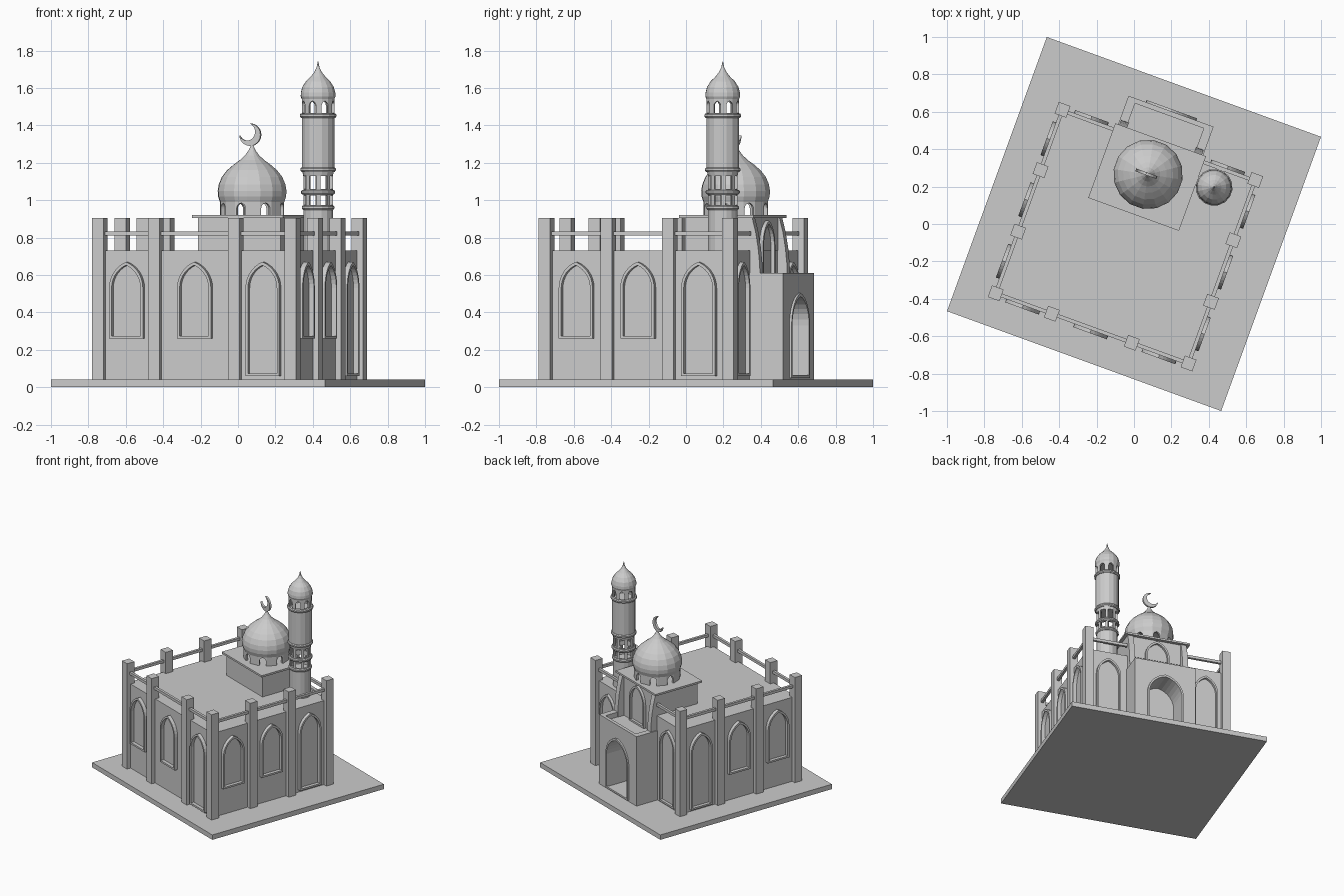
import bpy, bmesh, math
from mathutils import Matrix

if "Cube" in bpy.data.objects:
    bpy.data.objects.remove(bpy.data.objects["Cube"])

TURN = Matrix.Rotation(math.radians(-20), 4, 'Z')   # whole model is turned on the grid
CX = -0.02                                          # building axis (local x)


def finish(name, bm, mat=None):
    bmesh.ops.recalc_face_normals(bm, faces=bm.faces)
    me = bpy.data.meshes.new(name)
    bm.to_mesh(me)
    bm.free()
    ob = bpy.data.objects.new(name, me)
    bpy.context.collection.objects.link(ob)
    ob.matrix_world = TURN @ (mat or Matrix())
    return ob


def box(name, x0, x1, y0, y1, z0, z1):
    bm = bmesh.new()
    bmesh.ops.create_cube(bm, size=1)
    for v in bm.verts:
        v.co = ((x0 + x1) / 2 + v.co.x * (x1 - x0), (y0 + y1) / 2 + v.co.y * (y1 - y0),
                (z0 + z1) / 2 + v.co.z * (z1 - z0))
    return finish(name, bm)


def add_prism(bm, pts, y0, y1, mat=None):
    # extrude an xz outline along y
    a = [bm.verts.new((x, y0, z)) for x, z in pts]
    b = [bm.verts.new((x, y1, z)) for x, z in pts]
    n = len(pts)
    bm.faces.new(a)
    bm.faces.new(b[::-1])
    for i in range(n):
        bm.faces.new((a[i], b[i], b[(i + 1) % n], a[(i + 1) % n]))
    if mat:
        bmesh.ops.transform(bm, matrix=mat, verts=a + b)


def arch(h, z0, zs, zt, n=7):
    # pointed arch outline: half width, sill, spring, apex
    c = ((zt - zs) ** 2 - h * h) / (2 * h)
    r = h + c
    end = math.atan2(zt - zs, c)
    right = [(r * math.cos(end * i / n) - c, zs + r * math.sin(end * i / n)) for i in range(n)]
    return [(-h, z0), (h, z0)] + right + [(0, zt)] + [(-x, z) for x, z in right[::-1]]


def frame(name, mat, h, z0, zs, zt, depth, t=0.014):
    # raised ring around a pointed arch, facing local -y
    bm = bmesh.new()
    outer, inner = arch(h, z0, zs, zt), arch(h - t, z0 + t, zs, zt - 1.3 * t)
    loops = [[bm.verts.new((x, y, z)) for x, z in p]
             for p, y in ((outer, 0), (outer, -depth), (inner, -depth), (inner, 0))]
    n = len(outer)
    for k in range(4):
        p, q = loops[k], loops[(k + 1) % 4]
        for i in range(n):
            j = (i + 1) % n
            bm.faces.new((p[i], p[j], q[j], q[i]))
    bmesh.ops.remove_doubles(bm, verts=bm.verts, dist=1e-6)
    return finish(name, bm, mat)


def lathe(name, prof, x, y, closed=False, n=16):
    bm = bmesh.new()
    rings = []
    for r, z in prof:
        angs = [2 * math.pi * (i + .5) / n for i in range(n)]
        rings.append([bm.verts.new((x + r * math.cos(a), y + r * math.sin(a), z)) for a in angs])
    pairs = list(zip(rings, rings[1:])) + ([(rings[-1], rings[0])] if closed else [])
    for p, q in pairs:
        for i in range(n):
            bm.faces.new((p[i], p[(i + 1) % n], q[(i + 1) % n], q[i]))
    if not closed:
        bm.faces.new(rings[0])
        bm.faces.new(rings[-1])
    return finish(name, bm)


def cut(ob, cutter):
    m = ob.modifiers.new("openings", 'BOOLEAN')
    m.operation = 'DIFFERENCE'
    m.solver = 'EXACT'
    m.object = cutter
    cutter.hide_render = True
    cutter.hide_viewport = True


def arcade(name, x, y, r, t, z0, z1, opening):
    # tube wall pierced by eight openings
    tube = lathe(name, [(r, z0), (r, z1), (r - t, z1), (r - t, z0)], x, y, True)
    bm = bmesh.new()
    for k in range(8):
        add_prism(bm, opening, r - 2 * t, r + t,
                  Matrix.Translation((x, y, 0)) @ Matrix.Rotation(k * math.pi / 4, 4, 'Z'))
    cut(tube, finish(name + "_cutter", bm))


# ground slab and main hall
box("ground_slab", -.78, .78, -.78, .78, 0, .04)
X0, X1, Y0, Y1 = -.568, .529, -.601, .443
box("hall", X0, X1, Y0, Y1, .04, .73)

# pillars around the hall
xs = [X0, -.249, .206, X1]
ys = [Y0, -.25, .1, Y1]
P = .033
spots = {(x, Y0) for x in xs} | {(x, y) for x in (X0, X1) for y in ys}
for x, y in sorted(spots):
    box("pillar", x - P, x + P, y - P, y + P, .04, .905)

# parapet rails
R = .01
box("rail_front", X0, X1, Y0 - R, Y0 + R, .81, .832)
for x in (X0, X1):
    box("rail_side", x - R, x + R, Y0, Y1, .81, .832)
for a, b in ((X0, CX - .23), (CX + .23, X1)):
    box("rail_back", a, b, Y1 - R - .005, Y1 + R - .005, .81, .832)


# window and door frames; the bay with a sill at .06 is a door
def place(x, y, deg):
    return Matrix.Translation((x, y, 0)) @ Matrix.Rotation(math.radians(deg), 4, 'Z')


for i in range(3):
    sill = .06 if i == 2 else .26
    mx, my = (xs[i] + xs[i + 1]) / 2, (ys[i] + ys[i + 1]) / 2
    frame("front_window", place(mx, Y0, 0), .096, sill, .53, .67, .028)
    frame("right_window", place(X1, my, 90), .096, sill, .53, .67, .028)
    frame("left_window", place(X0, my, -90), .096, sill, .53, .67, .028)
    if i != 1:
        frame("back_door", place(mx, Y1, 180), .096, .06, .53, .67, .022)

# entrance portal with deep arch and sunken roof
portal = box("portal", CX - .242, CX + .242, .43, .634, .04, .61)
bm = bmesh.new()
add_prism(bm, arch(.13, .06, .33, .485), .46, .70, Matrix.Translation((CX, 0, 0)))
cut(portal, finish("portal_arch_cutter", bm))
cut(portal, box("portal_roof_cutter", CX - .195, CX + .195, .40, .608, .57, .70))
frame("portal_frame", place(CX, .634, 180), .144, .05, .33, .503, .012)

# dome block, its cornice, upper window and curved brackets
box("dome_block", CX - .235, CX + .235, .072, .446, .73, .905)
box("cornice", CX - .258, CX + .258, .048, .472, .905, .92)
frame("upper_window", place(CX, .446, 180), .095, .575, .76, .89, .02)
side = [(.43, .57), (.5, .57), (.497, .66), (.488, .75), (.474, .83), (.455, .905), (.43, .905)]
for s in (-1, 1):
    bm = bmesh.new()
    # outline drawn in xz, then turned to lie in yz
    add_prism(bm, side, -.022, .022, place(CX + s * .213, 0, 90))
    finish("bracket", bm)

# main dome on a pierced drum
DY = .275
arcade("dome_drum", CX, DY, .174, .02, .92, .995, arch(.026, .91, .955, .985, 4))
lathe("dome", [(.174, .99), (.184, 1.02), (.186, 1.05), (.18, 1.085), (.163, 1.125), (.135, 1.16),
               (.1, 1.19), (.065, 1.215), (.038, 1.24), (.02, 1.265), (.01, 1.285), (.004, 1.30)], CX, DY)

# crescent finial
bm = bmesh.new()
ro, ri, d = .06, .047, .023
ao = math.acos((ro * ro + d * d - ri * ri) / (2 * ro * d))
tip = (ro * math.cos(ao), ro * math.sin(ao))
ai = math.atan2(tip[1], tip[0] - d)
N = 20
pts = [(ro * math.cos(ao + (2 * math.pi - 2 * ao) * i / N), ro * math.sin(ao + (2 * math.pi - 2 * ao) * i / N))
       for i in range(N + 1)]
pts += [(d + ri * math.cos(-ai - (2 * math.pi - 2 * ai) * i / N), ri * math.sin(-ai - (2 * math.pi - 2 * ai) * i / N))
        for i in range(1, N)]
g = math.radians(138)
pts = [(x * math.cos(g) - z * math.sin(g), x * math.sin(g) + z * math.cos(g)) for x, z in pts]
add_prism(bm, pts, -.008, .008, Matrix.Translation((CX - .01, DY, 1.35)))
finish("crescent", bm)

# minaret: solid shafts alternate with pierced galleries
MX, MY = .335, .331
rect = lambda h, a, b: [(-h, a), (h, a), (h, b), (-h, b)]
lathe("minaret_base", [(.08, .73), (.08, .95)], MX, MY)
arcade("minaret_gallery_low", MX, MY, .08, .015, .95, 1.04, rect(.02, .975, 1.025))
arcade("minaret_gallery_mid", MX, MY, .08, .015, 1.04, 1.165, rect(.02, 1.06, 1.13))
lathe("minaret_shaft", [(.08, 1.13), (.088, 1.165), (.088, 1.45)], MX, MY)
arcade("minaret_balcony", MX, MY, .088, .015, 1.45, 1.545, arch(.019, 1.465, 1.505, 1.53, 4))
lathe("minaret_dome", [(.088, 1.54), (.094, 1.555), (.093, 1.575), (.085, 1.605), (.066, 1.635), (.04, 1.66),
                       (.02, 1.685), (.008, 1.71), (.002, 1.74)], MX, MY)
for z, r in ((.96, .088), (1.043, .092), (1.163, .096), (1.452, .099)):
    lathe("minaret_ring", [(r - .006, z - .012), (r, z - .005), (r, z + .005), (r - .006, z + .012),
                           (.07, z + .012), (.07, z - .012)], MX, MY, True)
